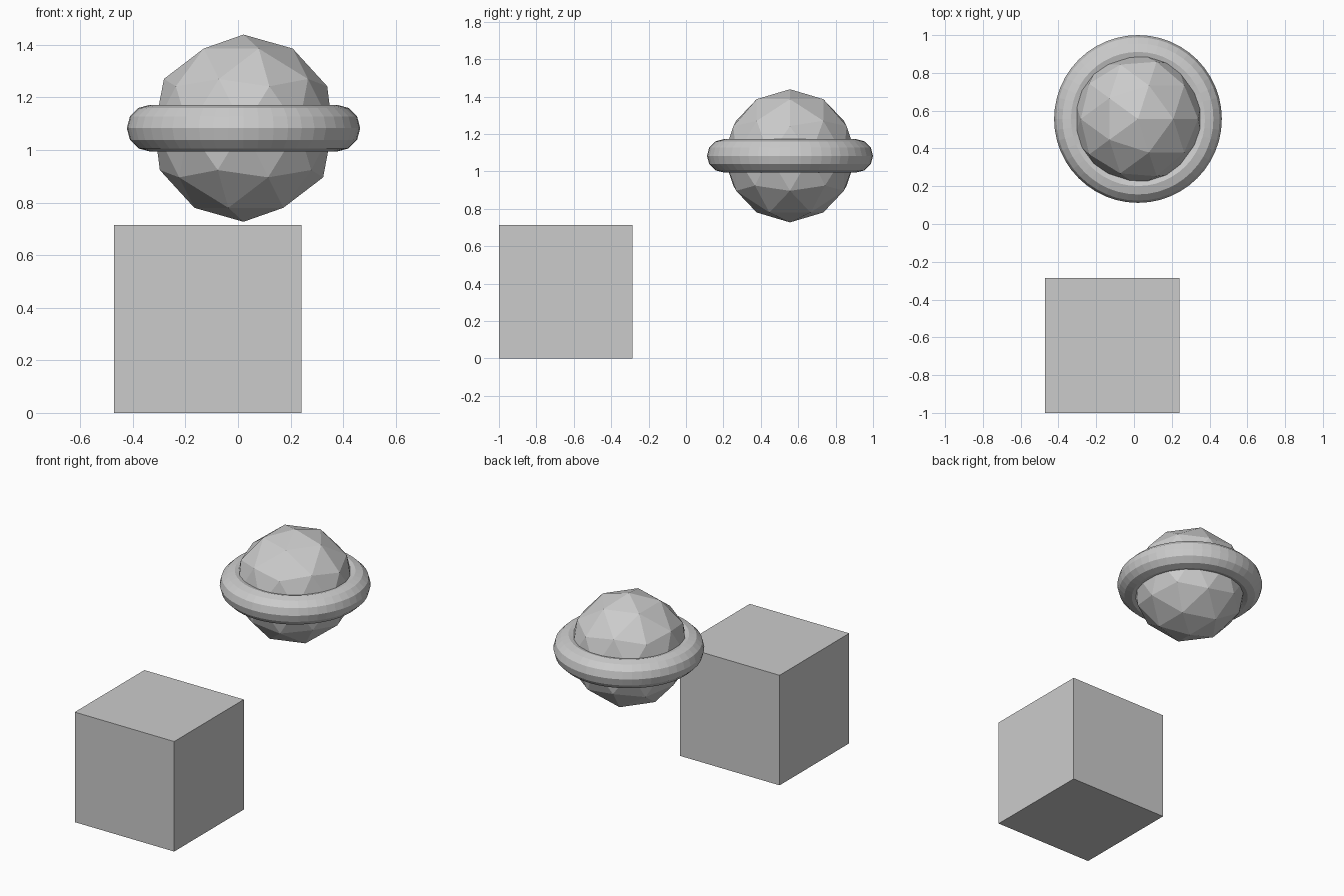
import bpy

if "Cube" in bpy.data.objects:
    bpy.data.objects.remove(bpy.data.objects["Cube"])

PLANET = (0.021, 0.556, 1.083)

# cube standing on the floor
bpy.ops.mesh.primitive_cube_add(size=0.714, location=(-0.115, -0.643, 0.357))
bpy.context.object.name = "cube_block"

# faceted ball floating behind
bpy.ops.mesh.primitive_ico_sphere_add(subdivisions=2, radius=0.356, location=PLANET)
bpy.context.object.name = "faceted_ball"

# ring around the ball
bpy.ops.mesh.primitive_torus_add(major_segments=48, minor_segments=12,
                                 major_radius=0.355, minor_radius=0.089,
                                 location=PLANET)
bpy.context.object.name = "ring"
